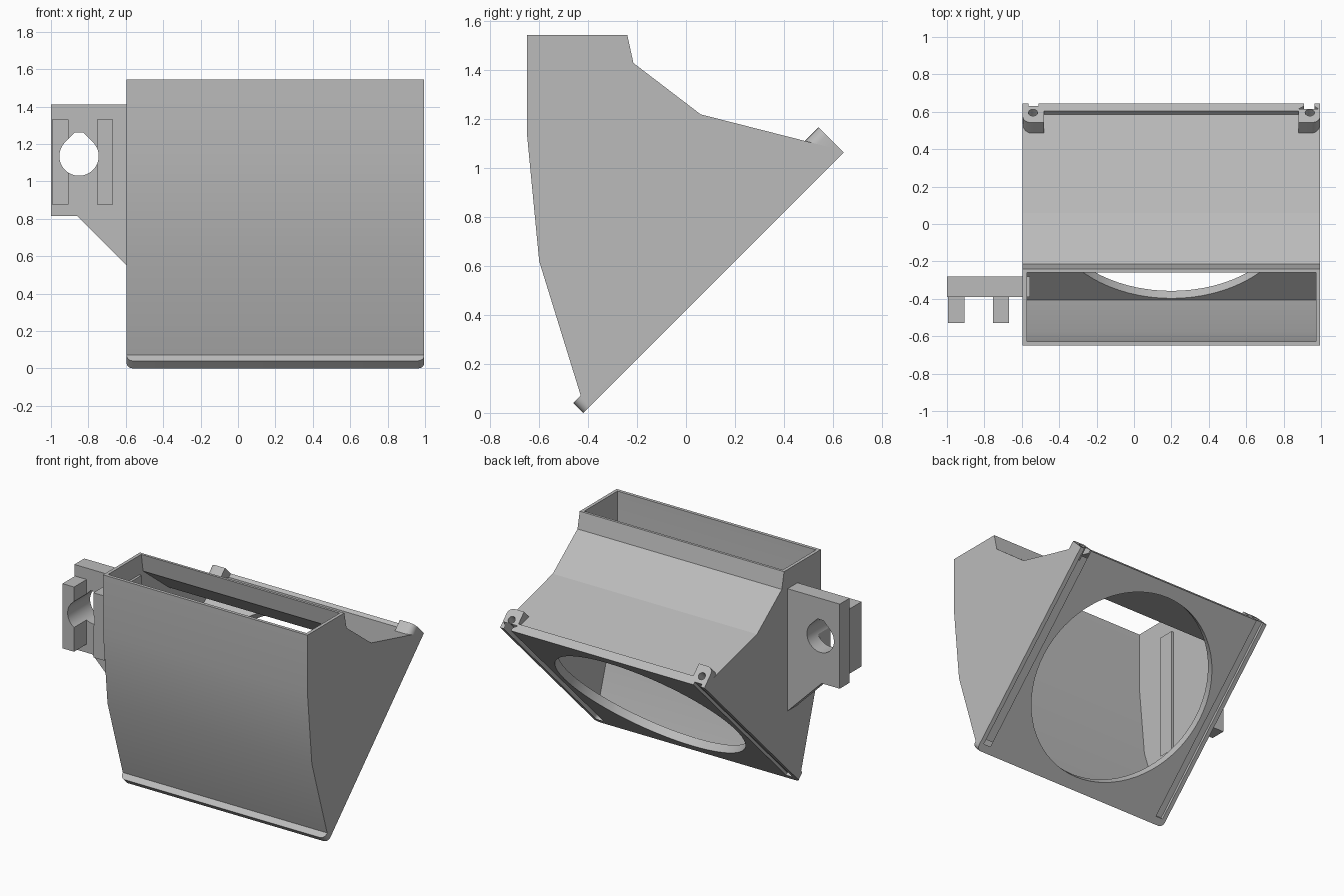
import bpy, bmesh, math
from math import sin, cos, pi, radians
from mathutils import Matrix, Vector

if "Cube" in bpy.data.objects:
    bpy.data.objects.remove(bpy.data.objects["Cube"])

grey = bpy.data.materials.new("plain grey")
grey.use_nodes = True
colour = (0.5, 0.5, 0.5, 1)
grey.diffuse_color = colour
grey.node_tree.nodes["Principled BSDF"].inputs["Base Color"].default_value = colour


def frame(u, v, w, origin=(0, 0, 0)):
    """Matrix whose columns are the profile axes u, v and the extrusion axis w."""
    m = Matrix((u, v, w)).transposed().to_4x4()
    m.translation = Vector(origin)
    return m


def prism(name, pts, lo, hi, m):
    bm = bmesh.new()
    a = [bm.verts.new((u, v, lo)) for u, v in pts]
    b = [bm.verts.new((u, v, hi)) for u, v in pts]
    bm.faces.new(a[::-1])
    bm.faces.new(b)
    for i in range(len(pts)):
        j = (i + 1) % len(pts)
        bm.faces.new((a[i], a[j], b[j], b[i]))
    bm.transform(m)
    bmesh.ops.recalc_face_normals(bm, faces=bm.faces)
    mesh = bpy.data.meshes.new(name)
    bm.to_mesh(mesh)
    bm.free()
    mesh.materials.append(grey)
    ob = bpy.data.objects.new(name, mesh)
    bpy.context.collection.objects.link(ob)
    return ob


def combine(target, tool, operation):
    """Apply a boolean and discard the tool object."""
    mod = target.modifiers.new("boolean", "BOOLEAN")
    mod.operation = operation
    mod.solver = "EXACT"
    mod.object = tool
    bpy.context.view_layer.update()
    with bpy.context.temp_override(object=target, active_object=target):
        bpy.ops.object.modifier_apply(modifier=mod.name)
    bpy.data.objects.remove(tool)


def arc(cx, cy, r, start, end, n):
    return [(cx + r * cos(radians(start + (end - start) * i / n)),
             cy + r * sin(radians(start + (end - start) * i / n))) for i in range(n + 1)]


def rect(u0, u1, v0, v1):
    return [(u0, v0), (u1, v0), (u1, v1), (u0, v1)]


X, Y, Z = (1, 0, 0), (0, 1, 0), (0, 0, 1)
MID = 0.2                     # x of the duct centre
HALF_W, HALF_L = 0.795, 0.753  # half size of the mounting plate
THICK, WALL = 0.057, 0.023
side = frame(Y, Z, X, (MID, 0, 0))
front = frame(X, Z, (0, -1, 0))
plate = Matrix.Translation((MID, 0.1125, 0.5325)) @ Matrix.Rotation(pi / 4, 4, "X")
along = plate @ frame(Z, X, Y)  # profile across the plate, extruded up its slope

# Duct shell
duct = prism("duct_body", [
    (-0.65, 1.545), (-0.24, 1.545), (-0.215, 1.43), (0.06, 1.22), (0.586, 1.086),
    (0.596, 1.076), (-0.42, 0.06), (-0.43, 0.07), (-0.6, 0.62), (-0.65, 1.14)],
    -HALF_W, HALF_W, side)

# Sloping mounting plate with rounded lower corners
r = 0.035
combine(duct, prism("mounting_plate",
    arc(-HALF_W + r, -HALF_L + r, r, 180, 270, 6)
    + arc(HALF_W - r, -HALF_L + r, r, 270, 360, 6)
    + [(HALF_W, HALF_L), (-HALF_W, HALF_L)], 0, THICK, plate), "UNION")

# Screw lugs on the upper corners
for s in (-1, 1):
    outline = [(0.01, 0.68), (0.01, HALF_W)] + arc(0.1, HALF_W - 0.045, 0.045, 90, 0, 6) + [(0.145, 0.68)]
    combine(duct, prism("lug", [(n, s * x) for n, x in outline], 0.67, HALF_L, along), "UNION")

# Hollow interior, open at the top
combine(duct, prism("cavity", [
    (-0.627, 1.6), (-0.258, 1.6), (-0.258, 1.545), (-0.238, 1.42), (0.05, 1.195),
    (0.562, 1.062), (-0.405, 0.095), (-0.576, 0.625), (-0.627, 1.14)],
    -HALF_W + WALL, HALF_W - WALL, side), "DIFFERENCE")

# Round fan opening
combine(duct, prism("fan_opening", arc(0, 0, 0.665, 0, 355, 71), -0.05, THICK + 0.003, plate), "DIFFERENCE")

# Grooves under the plate and screw holes in the lugs
for s in (-1, 1):
    inner, outer = sorted((s * 0.71, s * 0.765))
    combine(duct, prism("groove", rect(inner, outer, -0.7, 0.8), -0.02, 0.02, plate), "DIFFERENCE")
    combine(duct, prism("screw_hole", arc(0.07, s * 0.74, 0.025, 0, 345, 23), 0.66, 0.8, along), "DIFFERENCE")

# Side bracket, its end showing inside the duct
bracket = prism("side_bracket", [
    (-1, 1.41), (-0.555, 1.41), (-0.555, 0.51), (-0.86, 0.815), (-1, 0.815)], 0.28, 0.39, front)
for name, x0, x1 in (("outer_rail", -0.995, -0.905), ("inner_rail", -0.755, -0.668)):
    combine(bracket, prism(name, rect(x0, x1, 0.875, 1.33), 0.38, 0.53, front), "UNION")

# Teardrop hole through bracket and rails
hole = arc(-0.85, 1.135, 0.105, 135, 405, 40) + [(-0.827, 1.26), (-0.873, 1.26)]
combine(bracket, prism("teardrop_hole", hole, 0.2, 0.6, front), "DIFFERENCE")

# Smooth curved surfaces, keep creases sharp
bpy.ops.object.select_all(action="DESELECT")
for ob in (duct, bracket):
    ob.select_set(True)
    bpy.context.view_layer.objects.active = ob
bpy.ops.object.shade_smooth_by_angle(angle=radians(18))
